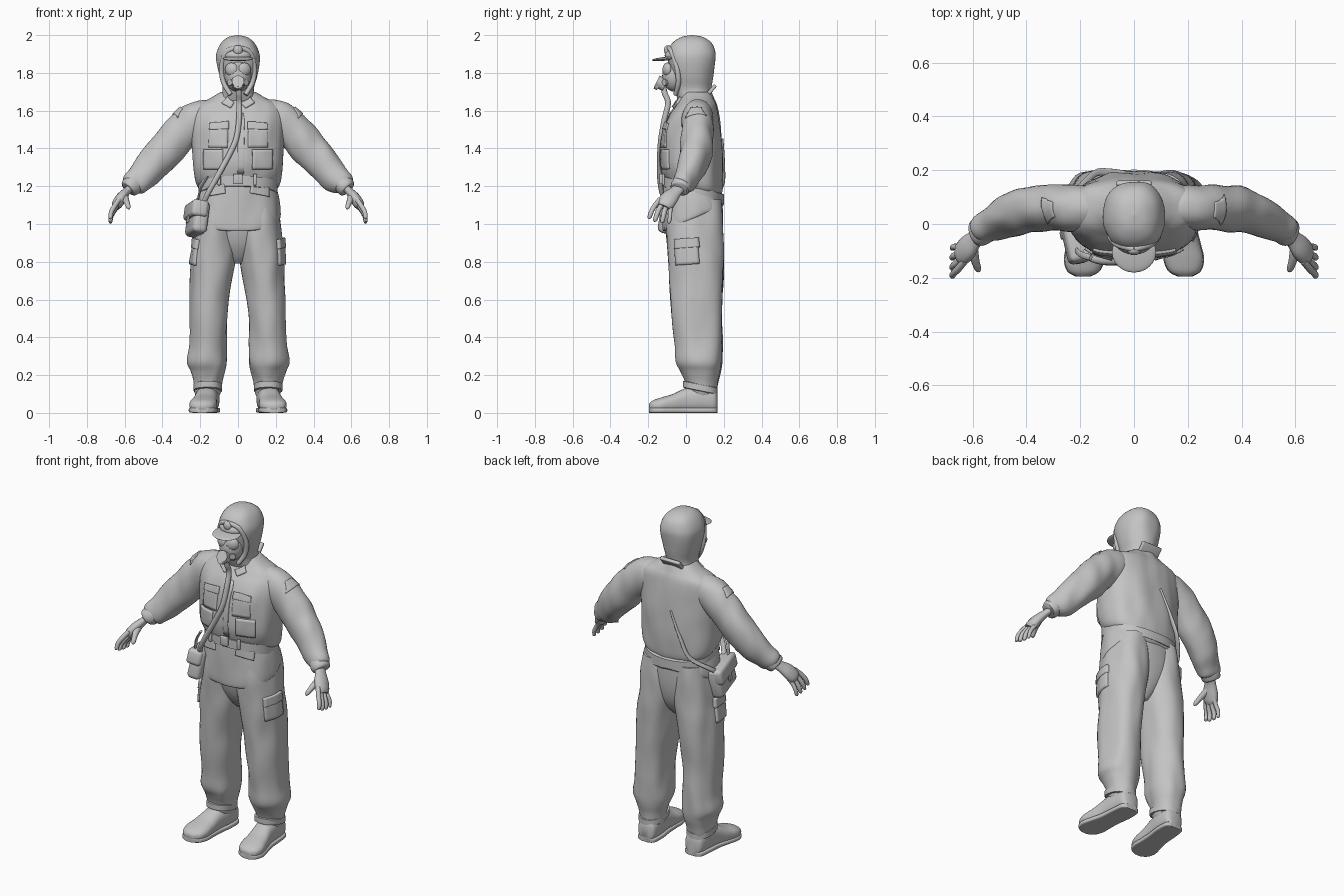
import bpy, bmesh, math
from mathutils import Vector, Matrix, noise

if "Cube" in bpy.data.objects:
    bpy.data.objects.remove(bpy.data.objects["Cube"])

GREY = bpy.data.materials.new("plain_grey")
GREY.use_nodes = True
GREY.diffuse_color = (0.55, 0.55, 0.55, 1)
GREY.node_tree.nodes["Principled BSDF"].inputs["Base Color"].default_value = (0.55, 0.55, 0.55, 1)
X, Y, Z = Vector((1, 0, 0)), Vector((0, 1, 0)), Vector((0, 0, 1))


def finish(name, bm, angle=50):
    bmesh.ops.recalc_face_normals(bm, faces=bm.faces)
    me = bpy.data.meshes.new(name)
    bm.to_mesh(me)
    bm.free()
    me.materials.append(GREY)
    ob = bpy.data.objects.new(name, me)
    bpy.context.collection.objects.link(ob)
    bpy.ops.object.select_all(action='DESELECT')
    ob.select_set(True)
    bpy.context.view_layer.objects.active = ob
    bpy.ops.object.shade_smooth_by_angle(angle=math.radians(angle))
    return ob


def spline(rows, steps):
    """Catmull-Rom interpolation through rows of numbers."""
    out = []
    for i in range(len(rows) - 1):
        a, b, c, d = (rows[max(0, min(len(rows) - 1, i + k))] for k in (-1, 0, 1, 2))
        for s in range(steps):
            t = s / steps
            out.append([q + t / 2 * (r - p + t * (2 * p - 5 * q + 4 * r - w + t * (3 * (q - r) + w - p)))
                        for p, q, r, w in zip(a, b, c, d)])
    return out + [list(rows[-1])]


def skin(name, rings):
    bm = bmesh.new()
    loops = [[bm.verts.new(p) for p in ring] for ring in rings]
    n = len(loops[0])
    for a, b in zip(loops, loops[1:]):
        for i in range(n):
            bm.faces.new((a[i], a[(i + 1) % n], b[(i + 1) % n], b[i]))
    bm.faces.new(loops[0])
    bm.faces.new(loops[-1])
    return finish(name, bm)


def section(c, u, v, ru, rv, n, power, wrinkle, tilt=0):
    pts = []
    for i in range(n):
        a = 2 * math.pi * i / n
        cs, sn = math.cos(a), math.sin(a)
        off = u * (math.copysign(abs(cs) ** (2 / power), cs) * max(ru, .002)) \
            + v * (math.copysign(abs(sn) ** (2 / power), sn) * max(rv, .002))
        p = c + off + Z * (tilt * off.y)
        fold = noise.noise(Vector((p.x * 14, p.y * 14, p.z * 5))) * wrinkle
        pts.append(p + off.normalized() * fold)
    return pts


def loft(name, rows, v=Y, side=1, power=2.3, wrinkle=0.0, n=36, steps=5):
    """Rows hold x, y, z, width radius, depth radius, tilt."""
    rings = [section(Vector((r[0] * side, r[1], r[2])), X, v, r[3], r[4], n, power, wrinkle,
                     r[5] if len(r) > 5 else 0) for r in spline(rows, steps)]
    return skin(name, rings)


def tube(name, rows, side=1, wrinkle=0.0, n=16, steps=5, flat=1.0):
    """Rows hold x, y, z, radius along a free path."""
    rows = spline(rows, steps)
    pts = [Vector((r[0] * side, r[1], r[2])) for r in rows]
    rings = []
    for i, p in enumerate(pts):
        t = (pts[min(i + 1, len(pts) - 1)] - pts[max(i - 1, 0)]).normalized()
        u = (Y - t * t.dot(Y)).normalized()
        rings.append(section(p, u, t.cross(u), rows[i][3], rows[i][3] * flat, n, 2, wrinkle))
    return skin(name, rings)


def block(name, loc, size, rot=(0, 0, 0), bevel=0.012):
    bm = bmesh.new()
    bmesh.ops.create_cube(bm, size=1, matrix=Matrix.Diagonal((*size, 1)))
    bmesh.ops.bevel(bm, geom=bm.edges[:], offset=bevel, segments=3, affect='EDGES', profile=.5)
    ob = finish(name, bm)
    ob.location, ob.rotation_euler = loc, rot


def ball(name, loc, size, rot=(0, 0, 0)):
    bm = bmesh.new()
    bmesh.ops.create_uvsphere(bm, u_segments=24, v_segments=14, radius=1, matrix=Matrix.Diagonal((*size, 1)))
    ob = finish(name, bm)
    ob.location, ob.rotation_euler = loc, rot


def disc(name, loc, r, depth, rot):
    bm = bmesh.new()
    bmesh.ops.create_cone(bm, cap_ends=True, segments=24, radius1=r, radius2=r, depth=depth)
    ob = finish(name, bm)
    ob.location, ob.rotation_euler = loc, rot


def patch(name, target, loc, w, h, turn=0, roll=0, thick=0.016):
    """Cloth panel that hugs the target; turn 0 faces the front, 90 faces +x."""
    bm = bmesh.new()
    m = Matrix.Translation(loc) @ Matrix.Rotation(math.radians(turn), 4, 'Z') \
        @ Matrix.Rotation(math.radians(90), 4, 'X') @ Matrix.Rotation(math.radians(roll), 4, 'Z') \
        @ Matrix.Diagonal((w, h, 1, 1))
    bmesh.ops.create_grid(bm, x_segments=8, y_segments=8, size=.5, matrix=m)
    ob = finish(name, bm)
    wrap = ob.modifiers.new("hug", 'SHRINKWRAP')
    wrap.target, wrap.wrap_method = target, 'NEAREST_SURFACEPOINT'
    solid = ob.modifiers.new("thickness", 'SOLIDIFY')
    solid.thickness, solid.offset = thick, 0


# Jacket: bloused upper half, skirt with a raised back hem, slanted belt
jacket = loft("jacket_body", [(0, .035, 1.18, .19, .14, -.3), (0, .035, 1.215, .222, .155, -.3),
              (0, .03, 1.28, .238, .163, -.25), (0, .03, 1.38, .243, .162, -.1), (0, .033, 1.5, .246, .152, 0),
              (0, .045, 1.58, .242, .132, 0), (0, .058, 1.63, .215, .108, 0), (0, .06, 1.665, .15, .088, 0),
              (0, .055, 1.7, .09, .075, 0)], wrinkle=.01, n=64, steps=6)
skirt = loft("jacket_skirt", [(0, .037, 1.22, .19, .15, -.3), (0, .038, 1.15, .212, .157, -.2),
             (0, .038, 1.09, .222, .16, .1), (0, .038, 1.035, .222, .16, .4), (0, .038, 1.025, .2, .145, .4)],
             wrinkle=.008, n=64)
loft("belt", [(0, .037, z, r, r - .045, -.3) for z, r in ((1.15, .2), (1.152, .21), (1.205, .21), (1.207, .2))],
     n=64, steps=1)
block("belt_buckle", (0, -.133, 1.238), (.05, .016, .055), bevel=.005)
for x in (-.1, .09):
    block("belt_keeper", (x, -.12, 1.235), (.018, .016, .06), bevel=.005)
loft("trouser_seat", [(0, .045, 1.14, .19, .145), (0, .047, 1.0, .19, .14), (0, .05, .9, .13, .12),
     (0, .052, .83, .07, .085), (0, .052, .79, .03, .05)], n=48)

# Jacket pockets and front placket
patch("front_placket", jacket, (.015, -.14, 1.44), .035, .36, thick=.008)
for s in (1, -1):
    patch("chest_pocket", jacket, (s * .115, -.14, 1.47), .12, .13, thick=.012)
    patch("chest_pocket_flap", jacket, (s * .115, -.14, 1.53), .13, .045, thick=.02)
    patch("lower_pocket", jacket, (s * .14, -.13, 1.34), .12, .11, s * 15, thick=.018)
    patch("skirt_pocket_flap", skirt, (s * .13, -.12, 1.18), .12, .05, s * 15, s * -8, thick=.018)
    patch("collar_point", jacket, (s * .055, -.07, 1.655), .06, .045, s * 20, s * 30, thick=.026)

# Legs, boots and arms for both sides
for s, word in ((1, "left"), (-1, "right")):
    leg = loft(word + "_trouser_leg", [(.1, .045, 1.13, .1, .145), (.11, .048, 1.02, .11, .152),
               (.118, .05, .9, .116, .151),
               (.13, .052, .8, .117, .148), (.145, .055, .65, .107, .14), (.155, .058, .5, .099, .133),
               (.16, .067, .36, .1, .126), (.165, .07, .27, .105, .122), (.16, .077, .22, .09, .108),
               (.16, .083, .17, .076, .09), (.16, .085, .12, .07, .08), (.16, .085, .09, .062, .07)],
               side=s, power=2.1, wrinkle=.01, n=40)
    patch(word + "_thigh_pocket", leg, (s * .25, .0, .85), .14, .13, s * 78, s * 4, thick=.02)
    patch(word + "_thigh_flap", leg, (s * .25, .0, .9), .15, .05, s * 78, s * 4, thick=.03)
    loft(word + "_ankle_strap", [(.16, .075, .115, .066, .085, -.2), (.16, .075, .118, .075, .092, -.2),
         (.16, .075, .15, .075, .092, -.2), (.16, .075, .153, .066, .085, -.2)], side=s, steps=1)
    boot = [(.155, .168, .05, .03, .045), (.157, .15, .065, .055, .065), (.16, .08, .075, .062, .075),
            (.168, .0, .066, .06, .066), (.178, -.07, .05, .067, .05), (.185, -.13, .042, .073, .04),
            (.188, -.175, .036, .058, .03), (.19, -.195, .032, .025, .016)]
    loft(word + "_boot", boot, v=Z, side=s, power=2.4)
    loft(word + "_sole", [(x, y, .014, w + .003, .014) for x, y, z, w, h in boot], v=Z, side=s, power=5)

    sleeve = tube(word + "_sleeve", [(.15, .06, 1.565, .078), (.22, .06, 1.55, .086), (.3, .058, 1.485, .085),
                  (.38, .055, 1.395, .084), (.45, .036, 1.318, .078), (.51, .006, 1.25, .066),
                  (.55, -.016, 1.213, .056), (.562, -.024, 1.2, .045)], side=s, wrinkle=.01, n=36, flat=1.17)
    tube(word + "_cuff", [(.545, -.012, 1.217, .045), (.551, -.017, 1.212, .055), (.573, -.034, 1.19, .053),
         (.58, -.038, 1.183, .042)], side=s, wrinkle=.006, n=24, flat=.95)
    patch(word + "_shoulder_patch", sleeve, (s * .31, .05, 1.59), .07, .08, s * 90, thick=.012)

    # Hand with slightly curled, spread fingers
    tube(word + "_palm", [(.56, -.03, 1.2, .034), (.59, -.055, 1.172, .035), (.617, -.085, 1.14, .046),
         (.638, -.108, 1.108, .046), (.648, -.118, 1.09, .034)], side=s, flat=.62)
    for i, (y, z, r) in enumerate(((-.148, 1.115, .0135), (-.128, 1.1, .014), (-.105, 1.093, .0135),
                                   (-.083, 1.09, .012))):
        spread = (.04, .03, .016, .002)[i]
        tube(word + "_finger", [(.63, y + .01, z + .015, r), (.655, y - spread * .5, z - .022, r),
             (.671, y - spread * .9, z - .052, r * .92), (.675, y - spread - .005, z - .08, r * .8),
             (.674, y - spread - .005, z - .088, .003)], side=s, n=10)
    tube(word + "_thumb", [(.602, -.07, 1.155, .02), (.597, -.11, 1.135, .019), (.588, -.145, 1.112, .015),
         (.58, -.168, 1.09, .012), (.577, -.176, 1.078, .003)], side=s, n=10)

# Hood with a rolled face opening, and collar
loft("hood", [(0, .05, 1.65, .1, .085), (0, .035, 1.71, .083, .095), (0, .032, 1.78, .098, .112),
     (0, .03, 1.86, .113, .126), (0, .03, 1.91, .111, .126), (0, .032, 1.96, .088, .102),
     (0, .033, 1.99, .048, .056), (0, .033, 2.0, .004, .004)], wrinkle=.006, n=48)
block("collar_back_flap", (0, .135, 1.71), (.13, .02, .065), (-.7, 0, 0), .006)
for s, word in ((1, "left"), (-1, "right")):
    tube("hood_rim_" + word, [(0, -.094, 1.935, .012), (.06, -.074, 1.91, .014), (.086, -.048, 1.83, .014),
         (.076, -.04, 1.75, .014), (.04, -.056, 1.685, .012)], side=s)
    ball(word + "_goggle_lens", (s * .034, -.1, 1.818), (.036, .022, .036), (0, 0, s * .4))
    disc(word + "_mask_valve", (s * .038, -.108, 1.75), .017, .02, (math.pi / 2, 0, s * .7))

# Cap peak, badge and breathing mask
ball("cap_front", (0, -.045, 1.892), (.08, .068, .04))
ball("cap_peak", (0, -.105, 1.875), (.082, .076, .01), (.1, 0, 0))
ball("cap_badge", (0, -.1, 1.92), (.024, .016, .026))
ball("mask_face", (0, -.06, 1.785), (.07, .066, .085))
disc("mask_filter", (0, -.132, 1.745), .033, .05, (1.1, 0, 0))
disc("mask_filter_cap", (0, -.152, 1.735), .025, .02, (1.1, 0, 0))

# Smooth hose down to the shoulder bag
tube("hose", [(0, -.12, 1.73, .015), (.004, -.112, 1.69, .015), (.006, -.095, 1.64, .015),
     (.005, -.115, 1.55, .015), (-.01, -.132, 1.45, .015), (-.05, -.138, 1.36, .015),
     (-.11, -.138, 1.25, .015), (-.16, -.125, 1.16, .014), (-.19, -.09, 1.09, .014)], n=14, steps=8)
block("bag_body", (-.215, -.03, 1.025), (.08, .22, .17), (-.15, .16, .2), .025)
block("bag_flap", (-.222, -.03, 1.07), (.088, .23, .09), (-.15, .16, .2), .02)
block("bag_fastener", (-.266, -.04, 1.03), (.012, .03, .05), (-.15, .16, .2), .004)
tube("bag_strap_back", [(-.03, .186, 1.45, .012), (-.09, .192, 1.32, .014), (-.15, .185, 1.2, .014),
     (-.225, .1, 1.12, .014), (-.24, .04, 1.08, .014)], flat=.5)
tube("bag_strap_front", [(-.16, -.125, 1.25, .012), (-.2, -.112, 1.18, .012), (-.22, -.09, 1.08, .012)], flat=.5)
